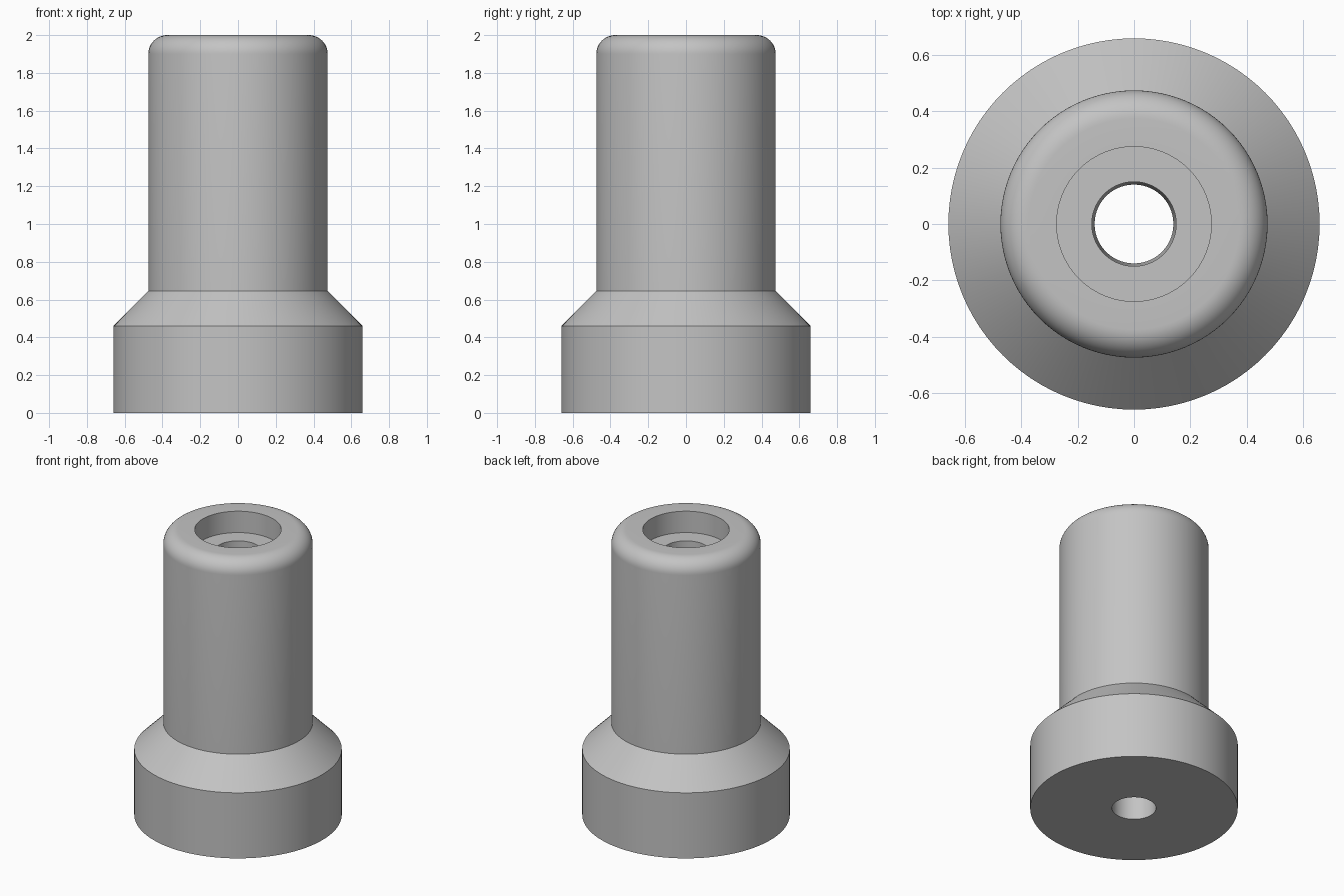
import bpy
import bmesh
import math
from mathutils import Vector, Matrix

default = bpy.data.objects.get("Cube")
if default:
    bpy.data.objects.remove(default, do_unlink=True)

SEGMENTS = 96
FILLET = 0.1
BODY_R, BASE_R = 0.475, 0.66

# One plain grey material
grey = bpy.data.materials.new("plain grey")
grey.use_nodes = True
colour = (0.55, 0.55, 0.55, 1)
grey.diffuse_color = colour
grey.node_tree.nodes["Principled BSDF"].inputs["Base Color"].default_value = colour

# Half section (radius, height): base, shoulder and body
profile = [(0.14, 0), (BASE_R, 0), (BASE_R, 0.46), (BODY_R, 0.645)]
# Rounded top edge
for i in range(13):
    a = math.radians(90 * i / 12)
    profile.append((BODY_R - FILLET + FILLET * math.cos(a),
                    2 - FILLET + FILLET * math.sin(a)))
# Counterbore, then slightly tapered through hole
profile += [(0.275, 2), (0.275, 1.85), (0.15, 1.85)]

# Revolve the closed section
bm = bmesh.new()
verts = [bm.verts.new((r, 0, z)) for r, z in profile]
edges = [bm.edges.new((v, verts[(i + 1) % len(verts)])) for i, v in enumerate(verts)]
bmesh.ops.spin(bm, geom=verts + edges, cent=(0, 0, 0), axis=(0, 0, 1),
               angle=math.tau, steps=SEGMENTS, use_merge=True)
bmesh.ops.remove_doubles(bm, verts=bm.verts, dist=0.0001)
bmesh.ops.recalc_face_normals(bm, faces=bm.faces)
mesh = bpy.data.meshes.new("stepped_bushing")
bm.to_mesh(mesh)
bm.free()
mesh.materials.append(grey)
bushing = bpy.data.objects.new("stepped_bushing", mesh)
bpy.context.collection.objects.link(bushing)

# Smooth curves, sharp rims
bpy.ops.object.select_all(action="DESELECT")
bushing.select_set(True)
bpy.context.view_layer.objects.active = bushing
bpy.ops.object.shade_smooth_by_angle(angle=math.radians(30))
